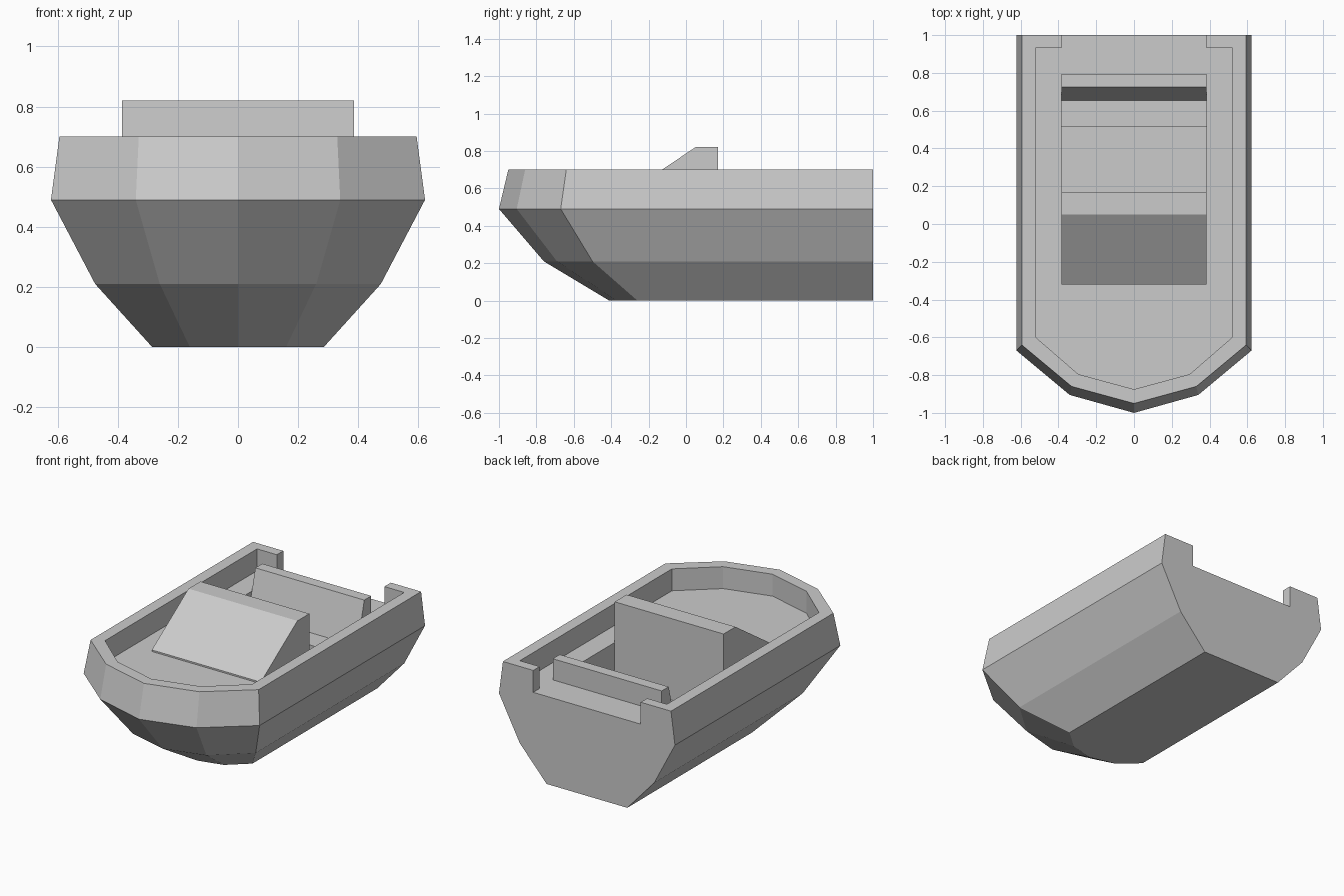
import bpy, bmesh

if "Cube" in bpy.data.objects:
    bpy.data.objects.remove(bpy.data.objects["Cube"])


def make_object(name, bm):
    bmesh.ops.recalc_face_normals(bm, faces=bm.faces)
    mesh = bpy.data.meshes.new(name)
    bm.to_mesh(mesh)
    bm.free()
    obj = bpy.data.objects.new(name, mesh)
    bpy.context.collection.objects.link(obj)
    return obj


def loft(name, rings):
    """Skin a stack of equal-length closed rings and cap both ends."""
    bm = bmesh.new()
    loops = [[bm.verts.new(p) for p in ring] for ring in rings]
    n = len(loops[0])
    for a, b in zip(loops, loops[1:]):
        for i in range(n):
            j = (i + 1) % n
            bm.faces.new((a[i], a[j], b[j], b[i]))
    bm.faces.new(loops[0][::-1])
    bm.faces.new(loops[-1])
    return make_object(name, bm)


def outline(z, stern, side, quarter, tip):
    """Boat plan outline at height z, mirrored across x = 0."""
    half = [(side[0], stern), side, quarter]
    pts = half + [(0, tip)] + [(-x, y) for x, y in reversed(half)]
    return [(x, y, z) for x, y in pts]


def prism(name, profile, half_width):
    """Extrude a (y, z) side profile across x."""
    return loft(name, [[(x, y, z) for y, z in profile]
                       for x in (-half_width, half_width)])


def carve(target, cutter):
    cutter.hide_render = True
    mod = target.modifiers.new("carve", 'BOOLEAN')
    mod.operation = 'DIFFERENCE'
    mod.solver = 'EXACT'
    mod.object = cutter
    bpy.context.view_layer.objects.active = target
    bpy.ops.object.modifier_apply(modifier=mod.name)
    bpy.data.objects.remove(cutter)


DECK, RIM, PIT, W = 0.56, 0.70, 0.30, 0.385

# Faceted hull
hull = loft("hull", [
    outline(0.00, 1, (0.285, -0.26), (0.16, -0.37), -0.41),
    outline(0.21, 1, (0.475, -0.50), (0.26, -0.69), -0.76),
    outline(0.49, 1, (0.622, -0.67), (0.34, -0.905), -1.0),
    outline(RIM, 1, (0.594, -0.64), (0.33, -0.86), -0.95),
])

# Sunken deck inside the rim
inner = [(0.935,), (0.52, -0.60), (0.295, -0.795), -0.875]
carve(hull, loft("deck_cutter", [
    outline(z, inner[0][0], *inner[1:]) for z in (DECK, 0.9)]))

# Stern opening
carve(hull, prism("stern_cutter",
                  [(0.90, DECK), (1.1, DECK), (1.1, 0.9), (0.90, 0.9)], 0.38))

# Cockpit footwell
carve(hull, prism("footwell_cutter",
                  [(0.17, PIT), (0.69, PIT), (0.69, 0.9), (0.17, 0.9)], W))

# Wedge console ahead of the footwell
prism("console", [(-0.32, DECK), (-0.32, 0.57), (0.05, 0.82),
                  (0.17, 0.82), (0.17, DECK)], W)

# Bench seat with sloping backrest
prism("seat", [(0.515, PIT), (0.515, 0.425), (0.655, 0.425), (0.725, 0.695),
               (0.795, 0.695), (0.795, DECK), (0.69, DECK), (0.69, PIT)], W)
